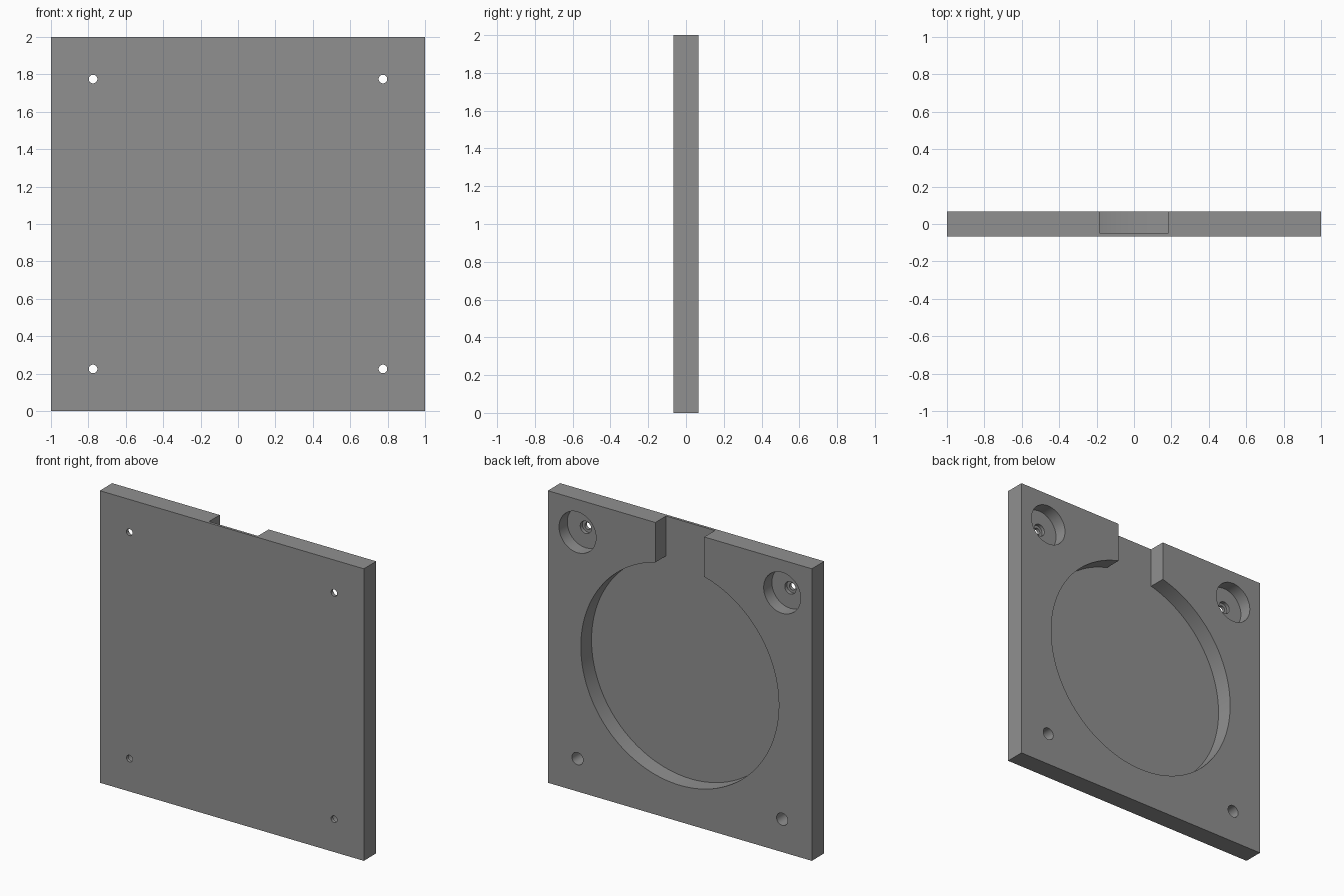
import bpy, bmesh, math

if "Cube" in bpy.data.objects:
    bpy.data.objects.remove(bpy.data.objects["Cube"])

HALF_T = 0.067        # half the plate thickness
FLOOR_Y = -0.049      # floor of the round pocket
POCKET_R, SLOT_W = 0.75, 0.185
HOLE_X, HOLE_Z = 0.775, 0.775   # hole offsets from the plate centre

grey = bpy.data.materials.new("grey")
grey.diffuse_color = (0.28, 0.28, 0.28, 1)
grey.use_nodes = True
grey.node_tree.nodes["Principled BSDF"].inputs["Base Color"].default_value = grey.diffuse_color


def make_object(name, bm):
    bmesh.ops.recalc_face_normals(bm, faces=bm.faces)
    mesh = bpy.data.meshes.new(name)
    bm.to_mesh(mesh)
    bm.free()
    mesh.materials.append(grey)
    obj = bpy.data.objects.new(name, mesh)
    bpy.context.collection.objects.link(obj)
    return obj


def extruded(name, outline, y0, y1):
    """Prism from an (x, z) outline, running from y0 to y1."""
    bm = bmesh.new()
    face = bm.faces.new([bm.verts.new((x, y0, z)) for x, z in outline])
    ext = bmesh.ops.extrude_face_region(bm, geom=[face])
    moved = [v for v in ext["geom"] if isinstance(v, bmesh.types.BMVert)]
    bmesh.ops.translate(bm, verts=moved, vec=(0, y1 - y0, 0))
    return make_object(name, bm)


def turned(name, profile, cx, cz, n=48):
    """Stepped round cutter along y from (radius, y) pairs."""
    bm = bmesh.new()
    rings = [[bm.verts.new((cx + r * math.cos(math.tau * i / n), y,
                            cz + r * math.sin(math.tau * i / n)))
              for i in range(n)] for r, y in profile]
    for a, b in zip(rings, rings[1:]):
        for i in range(n):
            j = (i + 1) % n
            bm.faces.new((a[i], a[j], b[j], b[i]))
    bm.faces.new(rings[0])
    bm.faces.new(rings[-1])
    return make_object(name, bm)


# Square plate
plate = extruded("plate", [(-1, 0), (1, 0), (1, 2), (-1, 2)], -HALF_T, HALF_T)

# Keyhole pocket: large circle with a slot out through the top edge
start = math.acos(SLOT_W / POCKET_R)
sweep = math.tau - (math.pi - 2 * start)
steps = 120
keyhole = [(POCKET_R * math.cos(start - sweep * i / steps),
            1 + POCKET_R * math.sin(start - sweep * i / steps))
           for i in range(steps + 1)]
keyhole += [(-SLOT_W, 2.1), (SLOT_W, 2.1)]
cutters = [extruded("pocket_cutter", keyhole, FLOOR_Y, 0.2)]

# Stepped screw holes, the upper pair with wide counterbores
narrow = [(0.023, -0.2), (0.023, -0.045), (0.042, -0.045)]
bored = narrow + [(0.042, -0.022), (0.14, -0.022), (0.14, 0.2)]
for sx in (-1, 1):
    cutters.append(turned("lower_hole_cutter", narrow + [(0.042, 0.2)],
                          sx * HOLE_X, 1 - HOLE_Z))
    cutters.append(turned("upper_hole_cutter", bored,
                          sx * HOLE_X, 1 + HOLE_Z))

# Cut everything out of the plate, then drop the cutters
bpy.context.view_layer.objects.active = plate
plate.select_set(True)
for cutter in cutters:
    mod = plate.modifiers.new("cut", 'BOOLEAN')
    mod.operation, mod.solver, mod.object = 'DIFFERENCE', 'EXACT', cutter
    bpy.ops.object.modifier_apply(modifier=mod.name)
    bpy.data.objects.remove(cutter)

bpy.ops.object.select_all(action='DESELECT')
plate.select_set(True)
bpy.ops.object.shade_smooth_by_angle(angle=math.radians(30))
